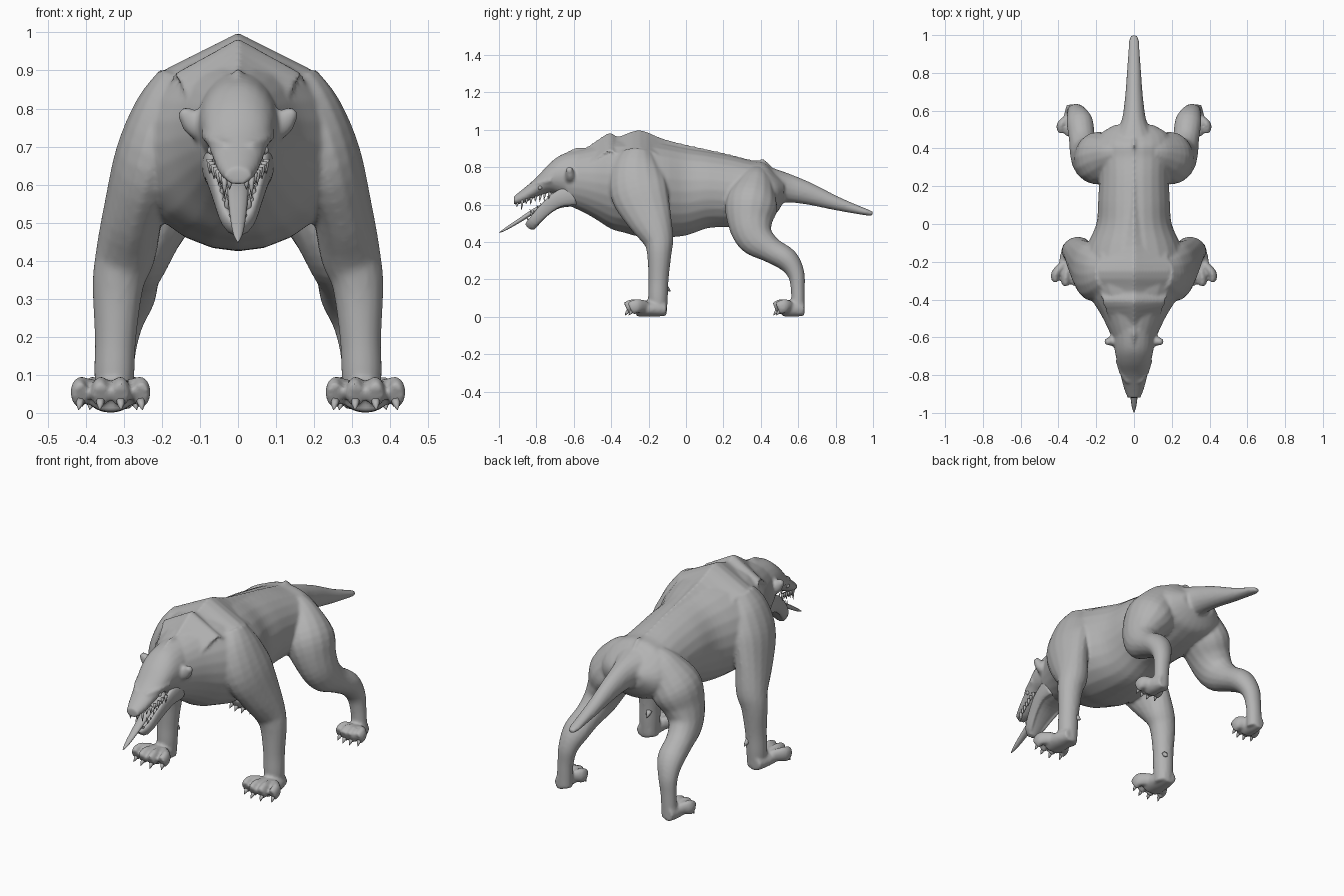
import bpy, bmesh, math
from mathutils import Vector

cube = bpy.data.objects.get("Cube")
if cube:
    bpy.data.objects.remove(cube)

hide = bpy.data.materials.new("grey hide")
hide.use_nodes = True
GREY = (0.45, 0.45, 0.45, 1)
hide.diffuse_color = GREY
hide.node_tree.nodes["Principled BSDF"].inputs["Base Color"].default_value = GREY


def catmull(rows, steps):
    """Smooth a list of station tuples."""
    rows = [Vector(r) for r in rows]
    ext = [rows[0]] + rows + [rows[-1]]
    out = []
    for i in range(1, len(ext) - 2):
        p, q, r, s = ext[i - 1:i + 3]
        for k in range(steps):
            t = k / steps
            out.append(0.5 * (2 * q + (r - p) * t + (2 * p - 5 * q + 4 * r - s) * t * t
                              + (3 * q - p - 3 * r + s) * t ** 3))
    return out + [rows[-1]]


def loft(bm, rows, sx=1, seg=16, steps=4, upright=False):
    """Rows are x, y, z, half width, half depth; rings follow the path."""
    rows = catmull(rows, steps)
    rings = []
    for i, r in enumerate(rows):
        a, b = rows[max(i - 1, 0)], rows[min(i + 1, len(rows) - 1)]
        tangent = Vector((b[0] - a[0], b[1] - a[1], b[2] - a[2])).normalized()
        if upright:
            tangent = Vector((0, 1, 0))
        side = Vector((1, 0, 0)) - tangent * tangent.x
        side.normalize()
        up = tangent.cross(side)
        ring = []
        for k in range(seg):
            ang = math.tau * k / seg
            p = Vector(r[:3]) + side * (r[3] * math.cos(ang)) + up * (r[4] * math.sin(ang))
            ring.append(bm.verts.new((p.x * sx, p.y, p.z)))
        rings.append(ring)
    faces = [bm.faces.new(rings[0]), bm.faces.new(rings[-1])]
    for a, b in zip(rings, rings[1:]):
        for k in range(seg):
            n = (k + 1) % seg
            faces.append(bm.faces.new((a[k], a[n], b[n], b[k])))
    bmesh.ops.recalc_face_normals(bm, faces=faces)


def profile(bm, rows):
    """Rows are y, top z, bottom z, half width."""
    loft(bm, [(0, y, (t + b) / 2, w, (t - b) / 2) for y, t, b, w in rows],
         seg=24, upright=True)


def spike(bm, base, tip, radius, sx=1):
    base, tip = Vector(base), Vector(tip)
    mid = base.lerp(tip, 0.5)
    loft(bm, [(*base, radius, radius), (*mid, radius * 0.7, radius * 0.7),
              (*tip, radius * 0.08, radius * 0.08)], sx, seg=6, steps=1)


def finish(bm, name):
    mesh = bpy.data.meshes.new(name)
    bm.to_mesh(mesh)
    bm.free()
    mesh.materials.append(hide)
    obj = bpy.data.objects.new(name, mesh)
    bpy.context.collection.objects.link(obj)
    for p in mesh.polygons:
        p.use_smooth = True
    return obj


def fuse(obj, voxel, smooth):
    """Merge overlapping volumes into one skin."""
    m = obj.modifiers.new("fuse", 'REMESH')
    m.mode = 'VOXEL'
    m.voxel_size = voxel
    m.use_smooth_shade = True
    s = obj.modifiers.new("soften", 'SMOOTH')
    s.factor = 0.5
    s.iterations = smooth


body = bmesh.new()
claws = bmesh.new()

# Torso and neck
profile(body, [(-.64, .865, .60, .10), (-.55, .895, .56, .14), (-.48, .915, .52, .175),
               (-.40, .94, .47, .225), (-.33, .945, .45, .265), (-.25, .95, .43, .285),
               (-.12, .93, .425, .25), (0, .905, .435, .20), (.12, .885, .475, .19),
               (.25, .86, .48, .185), (.35, .835, .50, .19), (.42, .825, .52, .195),
               (.48, .77, .55, .175), (.525, .73, .62, .10)])
# Sharp spine ridge with peaks over the shoulders and hips
ridge = [(-.64, .88, .07), (-.59, .905, .10), (-.54, .905, .12), (-.49, .935, .14),
         (-.41, .985, .17), (-.36, .965, .18), (-.25, 1.0, .19), (-.12, .952, .17),
         (.03, .915, .13), (.2, .878, .11), (.36, .838, .10), (.42, .842, .09),
         (.47, .79, .07)]
loft(body, [(0, y, top - .095, w, .095) for y, top, w in ridge], seg=4, steps=3, upright=True)
# Skull and muzzle
profile(body, [(-.92, .645, .60, .034), (-.87, .685, .608, .054), (-.80, .745, .64, .072),
               (-.73, .82, .663, .09), (-.66, .87, .64, .104), (-.56, .895, .59, .115)])
# Tail
loft(body, [(0, .42, .70, .14, .11), (0, .53, .69, .072, .08), (0, .65, .66, .05, .06),
            (0, .80, .608, .038, .038), (0, .92, .572, .03, .023), (0, .975, .557, .026, .016),
            (0, 1.0, .552, .014, .01)])


def paw(x, y, sx, size):
    """Palm, four thick splayed toes and their short claws."""
    loft(body, [(x, y + .06 * size, .04, .04 * size, .036),
                (x, y - .02 * size, .042, .06 * size, .042),
                (x, y - .10 * size, .042, .062 * size, .04)], sx)
    for k in range(4):
        spread = k - 1.5
        reach = 1 - .13 * abs(spread)
        x0, x1 = x + spread * .026 * size, x + spread * .053 * size
        y1 = y - .158 * size * reach
        loft(body, [(x0, y - .05 * size, .055, .022, .032), (x1, y1 + .03, .058, .024, .038),
                    (x1, y1 - .005, .044, .021, .036)], sx)
        spike(claws, (x1, y1 + .004, .032), (x1 + spread * .003, y1 - .014, .008), .012, sx)


for sx in (1, -1):
    # Front leg, rising into the shoulder blade
    loft(body, [(.14, -.26, .865, .075, .09), (.185, -.265, .785, .09, .135),
                (.232, -.25, .67, .092, .155),
                (.272, -.20, .54, .08, .125), (.295, -.15, .42, .079, .085),
                (.315, -.143, .34, .068, .066), (.322, -.147, .20, .055, .054),
                (.325, -.15, .10, .053, .053), (.325, -.15, .01, .047, .047)], sx)
    paw(.335, -.165, sx, 1.0)
    spike(claws, (.30, -.11, .16), (.295, -.082, .135), .016, sx)
    # Hind leg, rising into the hip
    loft(body, [(.07, .38, .755, .07, .06), (.12, .37, .70, .10, .10),
                (.185, .35, .60, .125, .14),
                (.23, .345, .50, .10, .12), (.258, .375, .42, .082, .10),
                (.275, .45, .36, .07, .07), (.287, .54, .305, .07, .062),
                (.303, .588, .23, .052, .046), (.313, .598, .14, .042, .037),
                (.32, .598, .015, .042, .037)], sx)
    paw(.328, .588, sx, .72)
    # Ear
    loft(body, [(.085, -.615, .735, .03, .035), (.118, -.62, .765, .034, .026),
                (.15, -.625, .795, .014, .014)], sx)
    # Brow ridge
    loft(body, [(.03, -.84, .70, .012, .012), (.062, -.79, .715, .014, .013),
                (.085, -.72, .73, .014, .013)], sx)

fuse(finish(body, "body"), .0085, 4)
finish(claws, "claws")

# Lower jaw: two side bones meeting at the chin, over a thin floor
jaw = bmesh.new()
for sx in (1, -1):
    loft(jaw, [(.07, -.60, .655, .026, .06), (.068, -.68, .63, .018, .045),
               (.055, -.75, .578, .014, .036), (.03, -.815, .51, .016, .03),
               (0, -.84, .482, .014, .026)], sx)
loft(jaw, [(0, -.59, .63, .085, .04), (0, -.68, .598, .068, .018),
           (0, -.75, .55, .054, .014), (0, -.82, .475, .028, .013)])
fuse(finish(jaw, "lower_jaw"), .006, 2)

# Tongue
tongue = bmesh.new()
loft(tongue, [(0, -.66, .635, .03, .012), (0, -.78, .585, .028, .013),
              (0, -.88, .522, .022, .012), (0, -.96, .472, .013, .008),
              (0, -.998, .45, .002, .002)], seg=10)
finish(tongue, "tongue")

# Teeth along both jaws, longest at the fangs
teeth = bmesh.new()
for sx in (1, -1):
    for k in range(8):
        f = k / 7
        size = .055 if k == 1 else .03 + .008 * (k % 2)
        x, y = .022 + .052 * f ** .7, -.90 + .17 * f
        z = .617 + .05 * f
        spike(teeth, (x, y, z), (x, y - .004, z - size), .009, sx)
        x, y = .018 + .046 * f ** .7, -.835 + .13 * f
        z = .505 + .13 * f
        spike(teeth, (x, y, z), (x, y - .02, z + size), .008, sx)
finish(teeth, "teeth")

# Eyes
eyes = bmesh.new()
for sx in (1, -1):
    res = bmesh.ops.create_uvsphere(eyes, u_segments=10, v_segments=8, radius=.011)
    bmesh.ops.translate(eyes, verts=res["verts"], vec=(sx * .07, -.78, .69))
finish(eyes, "eyes")
